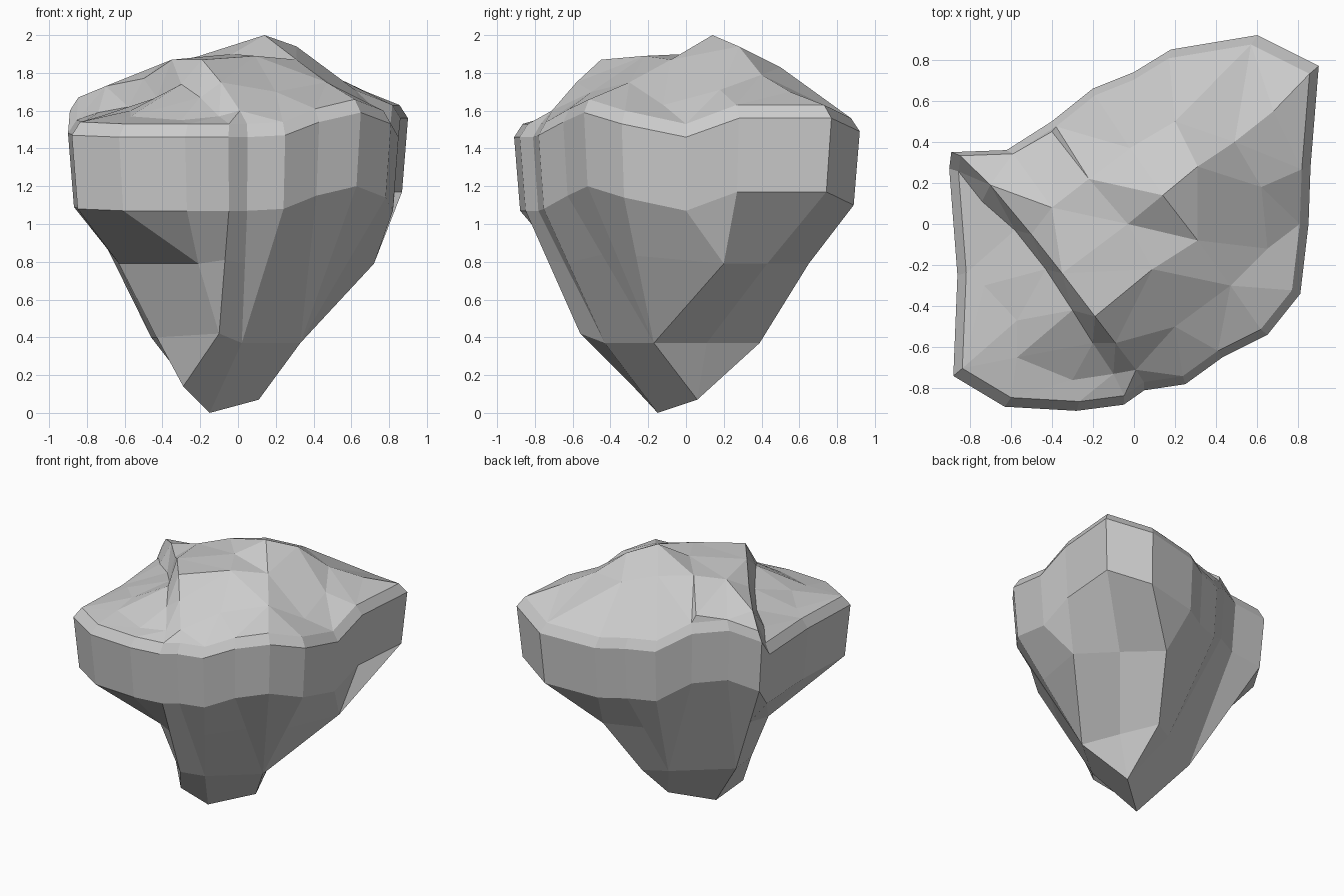
import bpy, bmesh
from mathutils import Vector, geometry

# Rim outline: x, y, rim height, index of the descending spine below it
RIM = [(-.89, .35, 1.60, 1), (-.62, .36, 1.62, 1), (-.40, .50, 1.59, 2),
       (-.20, .66, 1.46, 2), (.0, .74, 1.46, 2), (.18, .85, 1.46, 3),
       (.60, .92, 1.49, 3), (.90, .77, 1.56, 4), (.86, .28, 1.56, 5),
       (.85, .0, 1.46, 5), (.81, -.34, 1.53, 6), (.65, -.54, 1.59, 6),
       (.43, -.65, 1.54, 6), (.25, -.78, 1.47, 7), (.05, -.81, 1.46, 7),
       (-.05, -.88, 1.46, 9), (-.28, -.91, 1.46, 8), (-.63, -.89, 1.46, 8),
       (-.88, -.74, 1.47, 0), (-.86, -.25, 1.47, 0), (-.90, .27, 1.48, 0)]

# Spines of the tapering underside: middle (None = straight), low and tip
TIPS = [(-.15, -.15, 0), (.11, .06, .07), (-.29, -.28, .14)]
SPINES = [[(-.63, -.10, .79), (-.43, -.18, .40), TIPS[2]],
          [None, (-.46, .05, .40), TIPS[0]],
          [None, (-.06, .30, .37), TIPS[1]],
          [(.25, .65, .79), (.10, .39, .37), TIPS[1]],
          [(.49, .43, .79), (.22, .11, .37), TIPS[1]],
          [(.72, .20, .79), (.33, -.17, .37), TIPS[1]],
          [None, (.33, -.17, .37), TIPS[1]],
          [None, (.02, -.43, .37), TIPS[0]],
          [(-.21, -.64, .79), (-.10, -.56, .42), TIPS[2]],
          [None, (-.10, -.56, .42), TIPS[2]]]

# Top surface: cliff edge, cliff foot, ridges and lower ledge
CLIFF_EDGE = [(-.70, .19, 1.73), (-.50, -.05, 1.77), (-.35, -.24, 1.87),
              (-.19, -.45, 1.87), (-.09, -.58, 1.75), (.01, -.71, 1.60)]
CLIFF_FOOT = [(-.74, .11, 1.59), (-.58, -.03, 1.62), (-.43, -.22, 1.67),
              (-.30, -.42, 1.74), (-.20, -.58, 1.67), (-.10, -.73, 1.57)]
RIDGES = [(.14, .14, 2.0), (.31, .28, 1.94), (.49, .40, 1.79), (.68, .55, 1.70),
          (.31, -.08, 1.87), (.47, -.30, 1.75), (-.02, .37, 1.885),
          (-.22, .22, 1.885), (-.40, .45, 1.715), (.09, -.22, 1.89),
          (.20, .50, 1.83), (-.03, .0, 1.90), (-.40, .08, 1.85),
          (.20, -.50, 1.70), (.62, .18, 1.71), (.65, -.12, 1.63)]
LEDGE = [(-.57, -.47, 1.60), (-.30, -.76, 1.55), (-.57, -.65, 1.57),
         (-.73, -.30, 1.57)]

bm = bmesh.new()
cache = {}


def vert(co):
    key = tuple(round(c, 4) for c in co)
    if key not in cache:
        cache[key] = bm.verts.new(key)
    return cache[key]


def face(points):
    verts = list(dict.fromkeys(vert(p) for p in points))
    if len(verts) > 2 and not bm.faces.get(verts):
        bm.faces.new(verts)


# Side walls, bevelled rim and underside
columns = []
for x, y, z, s in RIM:
    foot = Vector((x * .965, y * .965, z - .39))
    mid, low, tip = SPINES[s]
    mid = mid or foot.lerp(Vector(low), .4)
    columns.append([(x * .95, y * .95, z + .07), (x, y, z), foot, mid, low, tip])
n = len(columns)
for i, a in enumerate(columns):
    b = columns[(i + 1) % n]
    for k in range(len(a) - 1):
        face([a[k], a[k + 1], b[k + 1], b[k]])

# Uneven top, triangulated inside the rim with both cliff lines kept
top = [c[0] for c in columns]
edges = []
for line in (CLIFF_EDGE, CLIFF_FOOT):
    start = len(top)
    top += line
    edges += [(i, i + 1) for i in range(start, len(top) - 1)]
top += RIDGES + LEDGE
res = geometry.delaunay_2d_cdt([Vector(p[:2]) for p in top], edges,
                               [list(range(n))[::-1]], 1, 1e-5)
for f in res[2]:
    if all(res[3][i] for i in f):
        face([top[res[3][i][0]] for i in f])

bmesh.ops.recalc_face_normals(bm, faces=bm.faces)
mesh = bpy.data.meshes.new("floating_rock")
bm.to_mesh(mesh)
bm.free()
bpy.context.collection.objects.link(bpy.data.objects.new("floating_rock", mesh))
